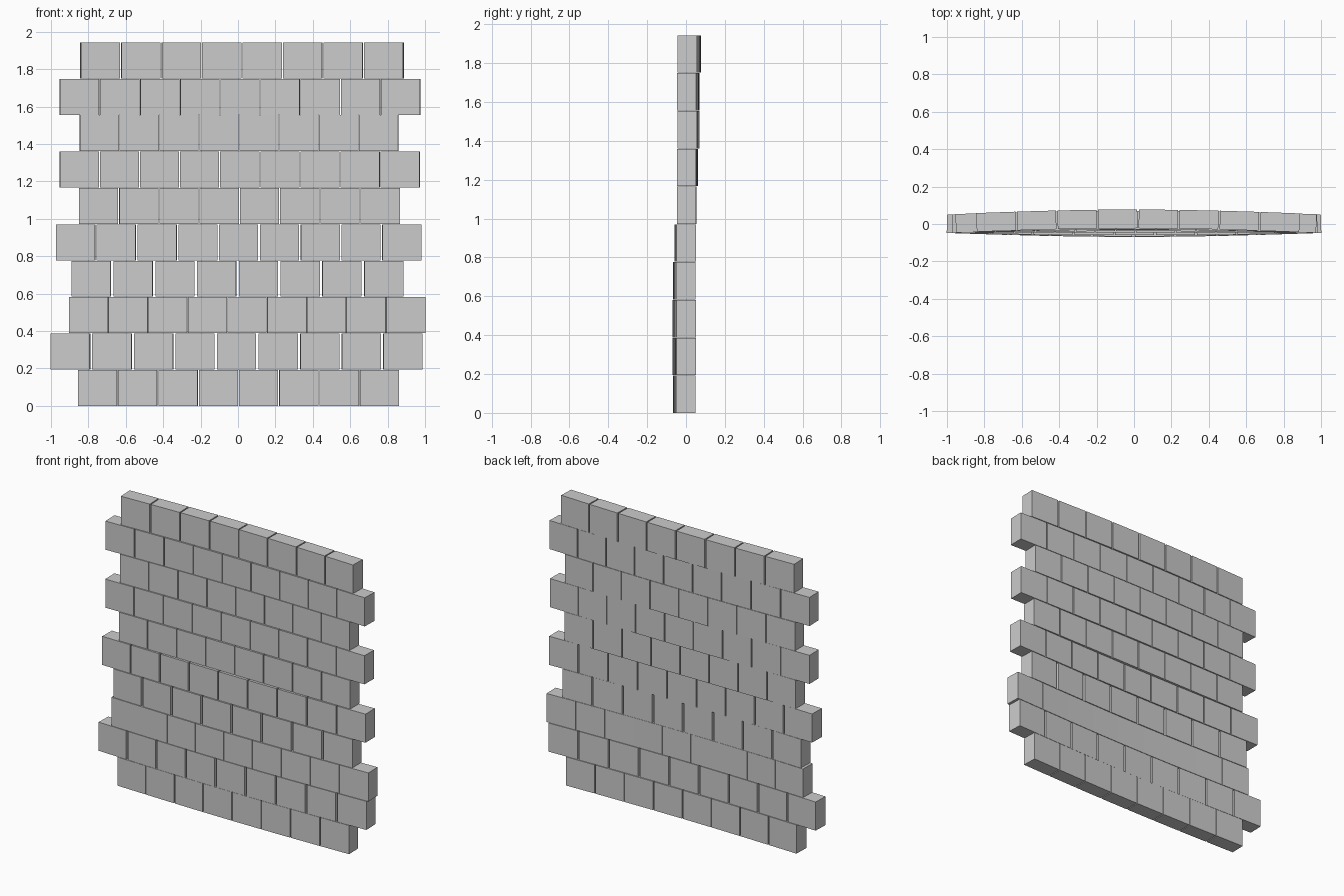
import bpy, bmesh, math
from mathutils import Matrix

if "Cube" in bpy.data.objects:
    bpy.data.objects.remove(bpy.data.objects["Cube"])

PITCH = 0.1945      # course spacing
HEIGHT = 0.192
DEPTH = 0.1
WIDTH = 0.209

# each course, bottom to top: left end, right end, brick count, mid-wall bulge in y
COURSES = [
    (-0.855, 0.860, 8, -0.018),
    (-1.000, 0.985, 9, -0.021),
    (-0.903, 1.000, 9, -0.021),
    (-0.888, 0.883, 8, -0.018),
    (-0.973, 0.980, 9, -0.012),
    (-0.850, 0.865, 8, 0.002),
    (-0.953, 0.972, 9, 0.010),
    (-0.847, 0.858, 8, 0.017),
    (-0.953, 0.975, 9, 0.018),
    (-0.842, 0.885, 8, 0.025),
]


def add_brick(bm, x, y, z, turn):
    bmesh.ops.create_cube(bm, size=1, matrix=Matrix.Translation((x, y, z))
                          @ Matrix.Rotation(turn, 4, 'Z')
                          @ Matrix.Diagonal((WIDTH, DEPTH, HEIGHT, 1)))


# courses of loose bricks following a gently bowed wall
for row, (left, right, count, bulge) in enumerate(COURSES):
    bm = bmesh.new()
    step = (right - left - WIDTH) / (count - 1)
    for i in range(count):
        x = left + WIDTH / 2 + i * step
        y = bulge * math.cos(math.pi * x / 2) + 0.002
        slope = -bulge * math.pi / 2 * math.sin(math.pi * x / 2)
        add_brick(bm, x, y, row * PITCH + HEIGHT / 2, math.atan(slope))
    mesh = bpy.data.meshes.new(f"brick_course_{row + 1}")
    bm.to_mesh(mesh)
    bm.free()
    obj = bpy.data.objects.new(f"brick_course_{row + 1}", mesh)
    bpy.context.collection.objects.link(obj)
